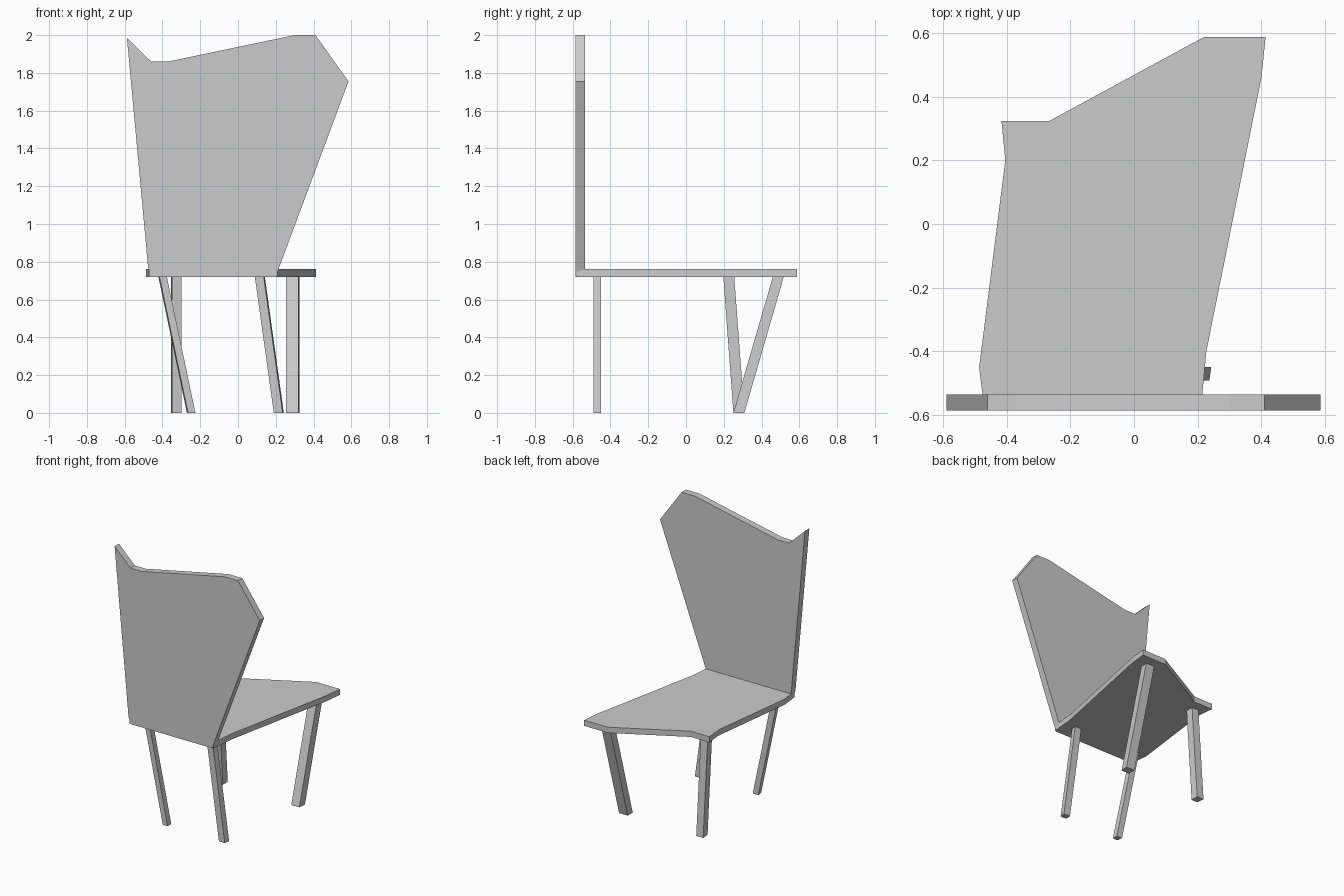
import bpy, bmesh
from mathutils import Vector

if "Cube" in bpy.data.objects:
    bpy.data.objects.remove(bpy.data.objects["Cube"])


def finish(name, bm):
    bmesh.ops.recalc_face_normals(bm, faces=bm.faces)
    mesh = bpy.data.meshes.new(name)
    bm.to_mesh(mesh)
    bm.free()
    obj = bpy.data.objects.new(name, mesh)
    bpy.context.collection.objects.link(obj)
    return obj


def plate(name, outline, direction):
    """Extrude a flat outline into a slab."""
    bm = bmesh.new()
    face = bm.faces.new([bm.verts.new(p) for p in outline])
    ext = bmesh.ops.extrude_face_region(bm, geom=[face], use_keep_orig=True)
    verts = [g for g in ext["geom"] if isinstance(g, bmesh.types.BMVert)]
    bmesh.ops.translate(bm, verts=verts, vec=Vector(direction))
    return finish(name, bm)


def leg(name, top, foot, width, depth, flare, height=0.725):
    """Slanted bar; top and foot are (x, y) centres, flare widens the rear outer side."""
    bm = bmesh.new()
    w, d = width / 2, depth / 2
    section = [(-w, -d), (w, -d), (w, d), (-w, d)]
    # the outer rear corner reaches the full width, the outer front corner is tucked in
    if flare > 0:
        section[1] = (w - flare, -d)
    else:
        section[0] = (-w - flare, -d)
    rings = [[bm.verts.new((c[0] + x, c[1] + y, z)) for x, y in section]
             for c, z in ((foot, 0), (top, height))]
    for i in range(4):
        j = (i + 1) % 4
        bm.faces.new((rings[0][i], rings[0][j], rings[1][j], rings[1][i]))
    bm.faces.new(rings[0])
    bm.faces.new(rings[1])
    return finish(name, bm)


# Seat slab
seat_outline = [(-0.47, -0.58), (0.21, -0.58), (0.227, -0.40), (0.40, 0.46),
                (0.413, 0.587), (0.22, 0.587), (-0.265, 0.324), (-0.416, 0.324),
                (-0.404, 0.20), (-0.486, -0.45)]
plate("seat", [(x, y, 0.72) for x, y in seat_outline], (0, 0, 0.042))

# Asymmetric backrest panel
back_outline = [(-0.46, 0.72), (0.20, 0.72), (0.215, 0.762), (0.585, 1.755),
                (0.41, 2.0), (0.30, 2.0), (-0.37, 1.86), (-0.46, 1.86),
                (-0.588, 1.985), (-0.476, 0.77)]
plate("backrest", [(x, -0.585, z) for x, z in back_outline], (0, 0.05, 0))

# Four unevenly slanted legs
leg("front_left_leg", (-0.40, -0.47), (-0.248, -0.47), 0.045, 0.042, -0.006)
leg("front_right_leg", (0.115, -0.47), (0.216, -0.47), 0.053, 0.042, 0.006)
leg("rear_left_leg", (-0.327, 0.226), (-0.327, 0.28), 0.056, 0.058, -0.005)
leg("rear_right_leg", (0.29, 0.49), (0.29, 0.28), 0.07, 0.058, 0.005)
